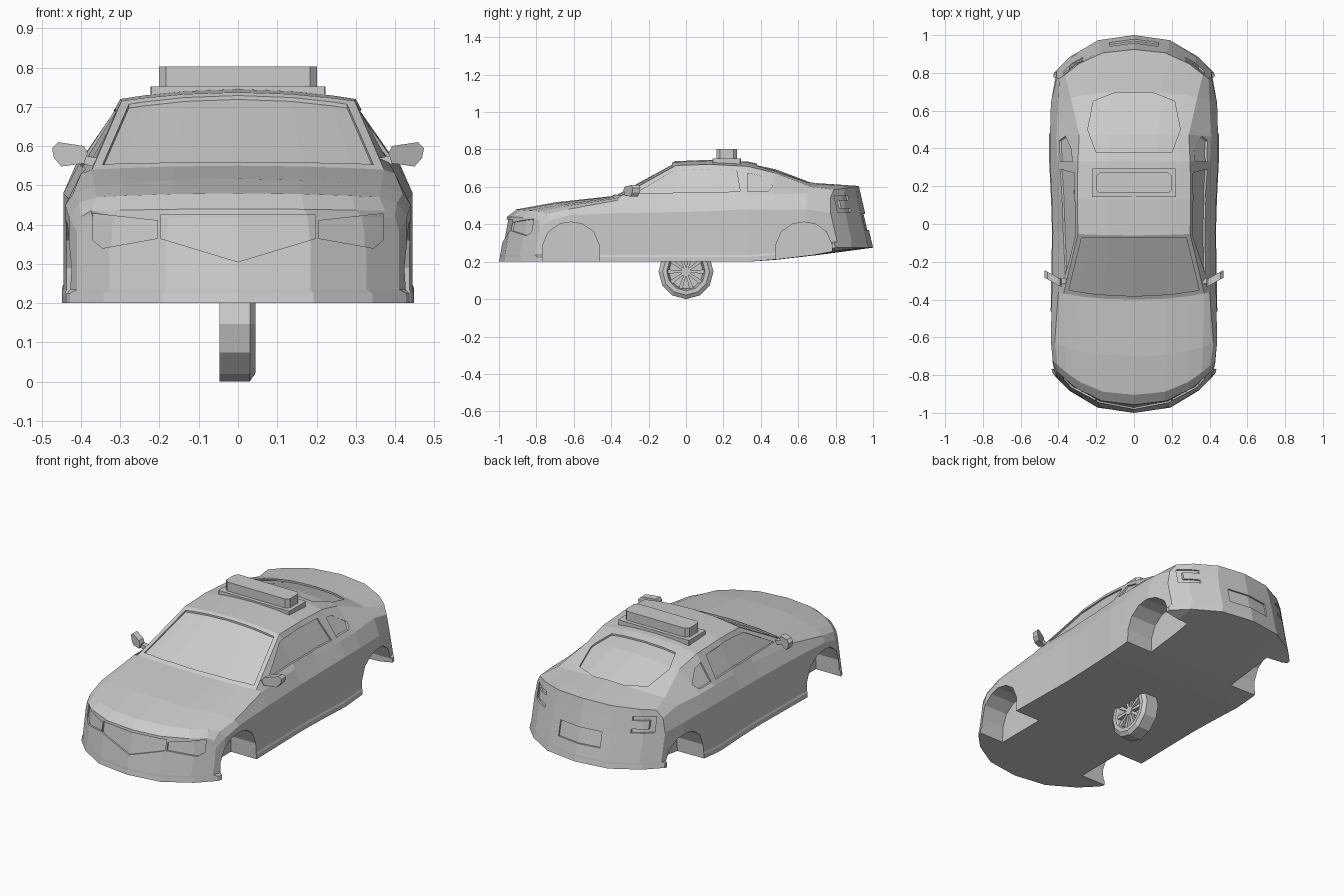
import bpy, bmesh, math
from mathutils import Vector

if "Cube" in bpy.data.objects:
    bpy.data.objects.remove(bpy.data.objects["Cube"])


def to_object(name, bm):
    bmesh.ops.recalc_face_normals(bm, faces=bm.faces)
    me = bpy.data.meshes.new(name)
    bm.to_mesh(me)
    bm.free()
    ob = bpy.data.objects.new(name, me)
    bpy.context.collection.objects.link(ob)
    return ob


def prism(bm, pts, axis, lo, hi, flip=1):
    """Extrude a 2D outline along an axis; flip=-1 mirrors it in x."""
    def place(p, d):
        co = {'x': (d, p[0], p[1]), 'y': (p[0], d, p[1]), 'z': (p[0], p[1], d)}[axis]
        return bm.verts.new((co[0] * flip, co[1], co[2]))
    a = [place(p, lo) for p in pts]
    b = [place(p, hi) for p in pts]
    bm.faces.new(a)
    bm.faces.new(b[::-1])
    for i in range(len(pts)):
        j = (i + 1) % len(pts)
        bm.faces.new((a[j], a[i], b[i], b[j]))
    return a + b


def prisms(name, pts, axis, lo, hi, pair=True):
    bm = bmesh.new()
    for s in ((1, -1) if pair else (1,)):
        prism(bm, pts, axis, lo, hi, s)
    return to_object(name, bm)


def subtract(target, cutter):
    m = target.modifiers.new("cut", 'BOOLEAN')
    m.operation, m.solver, m.object = 'DIFFERENCE', 'EXACT', cutter
    bpy.context.view_layer.objects.active = target
    bpy.ops.object.modifier_apply(modifier=m.name)


# Body stations: y, bend, slant, side x, lip, bottom z, waist z,
# belt x, belt z, roof edge x, roof edge z, centre z
STATIONS = [
    (-1.0, .22, .18, .41, .018, .20, .38, .40, .42, .375, .435, .44),
    (-.955, .20, .18, .43, .014, .20, .42, .405, .455, .36, .47, .48),
    (-.70, .08, 0, .44, .004, .20, .45, .42, .48, .365, .497, .517),
    (-.40, .05, 0, .435, .004, .20, .46, .40, .53, .372, .54, .55),
    (-.06, .02, 0, .43, .004, .20, .465, .39, .54, .297, .715, .737),
    (.13, 0, 0, .435, .004, .20, .47, .395, .545, .30, .72, .745),
    (.33, 0, 0, .445, .004, .20, .48, .405, .555, .297, .71, .735),
    (.48, -.02, 0, .445, .004, .21, .48, .41, .56, .29, .675, .703),
    (.70, -.06, 0, .44, .006, .235, .48, .40, .565, .335, .60, .62),
    (1.0, -.22, -.23, .41, .014, .275, .46, .395, .54, .365, .585, .605),
]
FR = [-1, -.8, -.45, 0, .45, .8, 1]


def body_point(s, f, r):
    y, bend, slant, xs, lip, zb, zw, xb, zbelt, xe, ze, zt = s
    x, z = [(xs + lip, zb), (xs + lip, zb + .025), (xs, zb + .035),
            (xs, zw), (xb, zbelt), (xe, ze)][r]
    x *= f
    if r == 5:
        z += (zt - ze) * (1 - f * f)
    return (x, y + bend * (abs(x) / .44) ** 2.5 + slant * (z - zb), z)


def body_mesh():
    bm, cache = bmesh.new(), {}

    def v(i, k, r):
        if (i, k, r) not in cache:
            cache[i, k, r] = bm.verts.new(body_point(STATIONS[i], FR[k], r))
        return cache[i, k, r]
    n = len(FR) - 1
    ring = ([(k, 0) for k in range(n + 1)] + [(n, r) for r in range(1, 5)]
            + [(k, 5) for k in range(n, -1, -1)] + [(0, r) for r in range(4, 0, -1)])
    for i in range(len(STATIONS) - 1):
        for a, b in zip(ring, ring[1:] + ring[:1]):
            bm.faces.new((v(i, *a), v(i, *b), v(i + 1, *b), v(i + 1, *a)))
    for i in (0, len(STATIONS) - 1):
        for k in range(n):
            for r in range(5):
                bm.faces.new((v(i, k, r), v(i, k + 1, r), v(i, k + 1, r + 1), v(i, k, r + 1)))
    return bm


body = to_object("car_body", body_mesh())

# Slightly shrunken copy: keeps recessed panels at an even depth
bm = body_mesh()
bmesh.ops.recalc_face_normals(bm, faces=bm.faces)
bm.normal_update()
for vert, nrm in [(q, q.normal.copy()) for q in bm.verts]:
    vert.co -= nrm * .009
inner = to_object("inner_helper", bm)
inner.hide_render = True

# Recessed glass, lamps, grille and plate
panels = [
    ("windscreen", [(-.345, -.35), (-.2, -.372), (0, -.382), (.2, -.372), (.345, -.35),
                    (.278, -.075), (-.278, -.075)], 'z', .5, .9, False),
    ("rear_window", [(-.2, .38), (.2, .38), (.245, .5), (.215, .65), (.1, .695),
                     (-.1, .695), (-.215, .65), (-.245, .5)], 'z', .55, .9, False),
    ("door_window", [(-.27, .565), (-.07, .685), (.10, .695), (.27, .688), (.29, .575)],
     'x', .2, .6, True),
    ("quarter_window", [(.33, .672), (.39, .66), (.465, .605), (.44, .578), (.33, .575)],
     'x', .2, .6, True),
    ("headlamp", [(.205, .41), (.37, .428), (.37, .36), (.345, .34), (.205, .365)],
     'y', -1.1, -.7, True),
    ("grille", [(-.198, .425), (-.198, .365), (0, .305), (.198, .365), (.198, .425)],
     'y', -1.1, -.7, False),
    ("number_plate", [(-.13, .37), (.13, .37), (.13, .455), (-.13, .455)], 'y', .8, 1.1, False),
    ("tail_lamp", [(.27, .55), (.37, .55), (.37, .465), (.27, .465), (.27, .485),
                   (.345, .485), (.345, .53), (.27, .53)], 'y', .65, 1.1, True),
]
cutters = [inner]
for name, pts, axis, lo, hi, pair in panels:
    c = prisms(name + "_cutter", pts, axis, lo, hi, pair)
    subtract(c, inner)
    subtract(body, c)
    cutters.append(c)

# Wheel arches
for name, cy, base in (("front", -.615, .1), ("rear", .63, .1)):
    arch = [(cy - .155, base), (cy - .15, .29), (cy - .12, .36), (cy - .06, .402), (cy, .412),
            (cy + .06, .402), (cy + .12, .36), (cy + .15, .29), (cy + .155, base)]
    c = prisms(name + "_arch_cutter", arch, 'x', .28, .6)
    subtract(body, c)
    cutters.append(c)
for c in cutters:
    bpy.data.objects.remove(c)

# Door mirrors with short stalks
for s, side in ((1, "right"), (-1, "left")):
    bm = bmesh.new()
    shell = [(.392, .556), (.383, .582), (.392, .60), (.458, .61), (.474, .595),
             (.469, .57), (.45, .548)]
    vs = prism(bm, shell, 'y', -.325, -.285, s)
    for q in vs:
        q.co.y += (abs(q.co.x) - .40) * .55
    prism(bm, [(.36, .545), (.41, .56), (.41, .58), (.36, .57)], 'y', -.315, -.285, s)
    to_object(side + "_mirror", bm)

# Roof sign: base plate and box with clipped corners


def clipped(a, y0, y1, c):
    return [(-a + c, y0), (a - c, y0), (a, y0 + c), (a, y1 - c),
            (a - c, y1), (-a + c, y1), (-a, y1 - c), (-a, y0 + c)]


prisms("roof_sign_base", clipped(.223, .142, .293, .003), 'z', .715, .752, False)
prisms("roof_sign_box", clipped(.201, .163, .272, .018), 'z', .75, .803, False)

# Single wheel under the centre: 12-sided tyre
R, SEG = .147, 12
profile = [(-.047, .095), (-.047, R), (.03, R), (.045, .125), (.045, .103),
           (.036, .098), (.0, .092)]
bm = bmesh.new()
rings = [[bm.verts.new((x, r * math.sin(2 * math.pi * k / SEG),
                        R - r * math.cos(2 * math.pi * k / SEG))) for k in range(SEG)]
         for x, r in profile]
for a, b in zip(rings, rings[1:]):
    for k in range(SEG):
        j = (k + 1) % SEG
        bm.faces.new((a[k], a[j], b[j], b[k]))
bm.faces.new(rings[0])
bm.faces.new(rings[-1])
to_object("wheel_tyre", bm)

# Rim spokes and hub
bm = bmesh.new()
for k in range(10):
    t = 2 * math.pi * (k + .5) / 10
    d, n = Vector((math.sin(t), math.cos(t))), Vector((math.cos(t), -math.sin(t)))
    outline = [d * .015 + n * .006, d * .1 + n * .011, d * .1 - n * .011, d * .015 - n * .006]
    prism(bm, [(p.x, p.y + R) for p in outline], 'x', .012, .034)
hub = [(.024 * math.sin(math.pi * k / 5), R + .024 * math.cos(math.pi * k / 5)) for k in range(10)]
prism(bm, hub, 'x', -.001, .038)
to_object("wheel_rim", bm)
